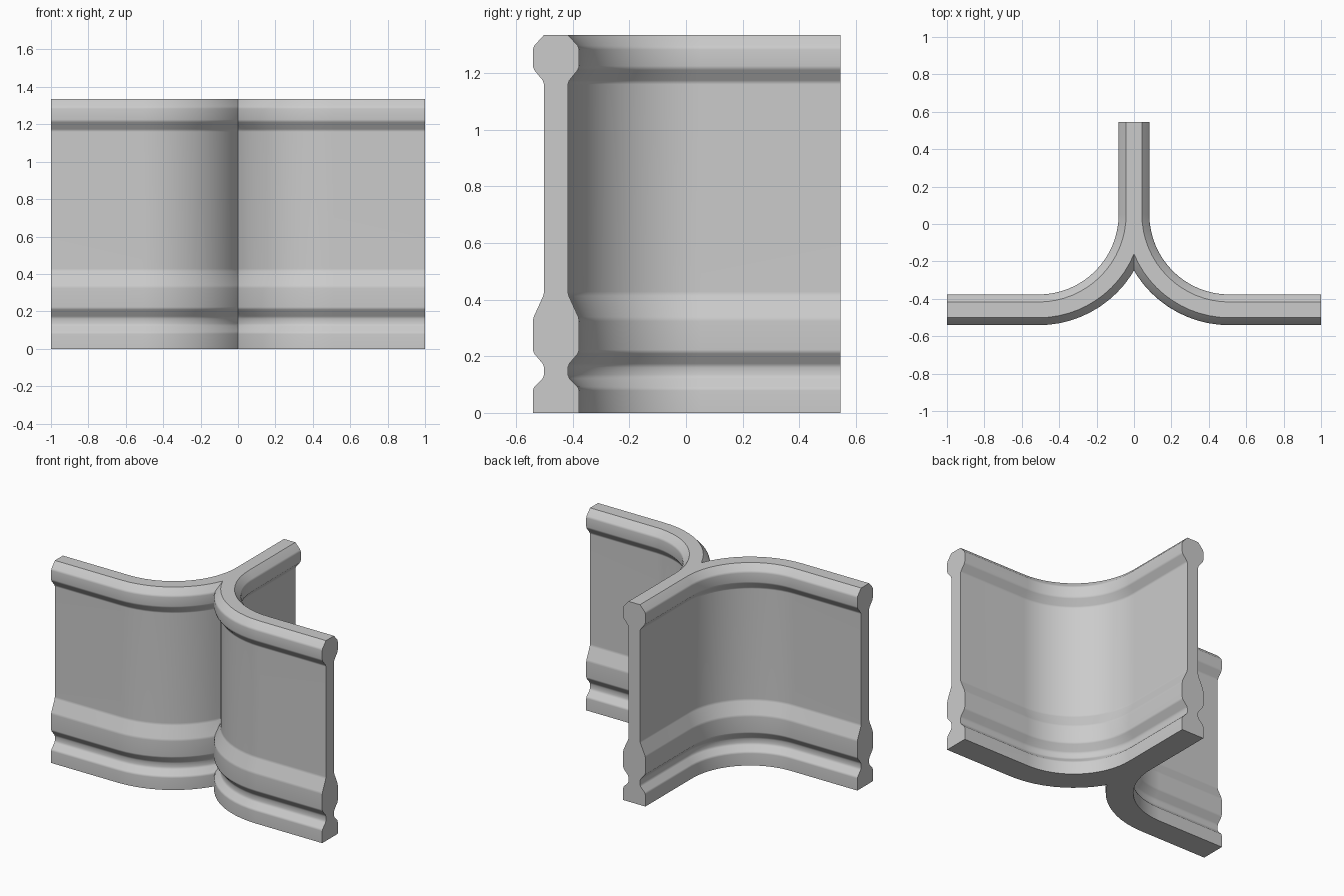
import bpy, bmesh, math
from mathutils import Vector

cube = bpy.data.objects.get("Cube")
if cube:
    bpy.data.objects.remove(cube, do_unlink=True)

# Plain grey surface
grey = bpy.data.materials.new("light_grey")
grey.use_nodes = True
grey.diffuse_color = (0.6, 0.6, 0.6, 1)
grey.node_tree.nodes["Principled BSDF"].inputs["Base Color"].default_value = (0.6, 0.6, 0.6, 1)

THICK, THIN = 0.082, 0.042
HEIGHT = 1.335
RADIUS = 0.51
FRONT_Y, BACK_Y = -0.459, 0.545
STEPS = 16
CHAMFER = 0.008

# Half outline of the wall section: (half width, height), base to rim
half = [(THICK, 0), (THICK, 0.087), (THIN, 0.127), (THIN, 0.168),
        (THICK, 0.215), (THICK, 0.332), (THIN, 0.42), (THIN, 1.168),
        (THICK, 1.217), (THICK, 1.291), (THIN, HEIGHT)]


def soften(points):
    """Clip each inner corner of an open outline."""
    pts = [Vector(p) for p in points]
    out = [pts[0]]
    for a, b, c in zip(pts, pts[1:], pts[2:]):
        out.append(b + (a - b).normalized() * CHAMFER)
        out.append(b + (c - b).normalized() * CHAMFER)
    return out + [pts[-1]]


side = soften(half)
section = [(p.x, p.y) for p in side] + [(-p.x, p.y) for p in reversed(side)]

# Path of the left wall: straight arm, quarter bend, straight back arm
path = [(Vector((1, FRONT_Y)), Vector((0, 1)))]
centre = Vector((RADIUS, FRONT_Y + RADIUS))
for i in range(STEPS + 1):
    a = math.pi / 2 * i / STEPS
    inward = Vector((math.sin(a), math.cos(a)))
    path.append((centre - inward * RADIUS, inward))
path.append((Vector((0, BACK_Y)), Vector((1, 0))))

# Sweep the section along the path
bm = bmesh.new()
rings = []
for point, inward in path:
    ring = []
    for offset, z in section:
        p = point + inward * offset
        ring.append(bm.verts.new((p.x, p.y, z)))
    rings.append(ring)
count = len(section)
for r, s in zip(rings, rings[1:]):
    for i in range(count):
        j = (i + 1) % count
        bm.faces.new((r[i], r[j], s[j], s[i]))
bm.faces.new(rings[0])
bm.faces.new(list(reversed(rings[-1])))

# Trim at the middle and mirror, so the two walls meet in one junction
bmesh.ops.bisect_plane(bm, geom=bm.verts[:] + bm.edges[:] + bm.faces[:], dist=1e-5,
                       plane_co=(0, 0, 0), plane_no=(1, 0, 0), clear_inner=True)
bmesh.ops.mirror(bm, geom=bm.verts[:] + bm.edges[:] + bm.faces[:],
                 axis='X', merge_dist=1e-4)
bmesh.ops.remove_doubles(bm, verts=bm.verts[:], dist=1e-5)
bmesh.ops.recalc_face_normals(bm, faces=bm.faces[:])

mesh = bpy.data.meshes.new("wall_junction")
bm.to_mesh(mesh)
bm.free()
mesh.materials.append(grey)
wall = bpy.data.objects.new("wall_junction", mesh)
bpy.context.collection.objects.link(wall)

# Smooth bends, crisp rim and ends
bpy.ops.object.select_all(action='DESELECT')
wall.select_set(True)
bpy.context.view_layer.objects.active = wall
bpy.ops.object.shade_smooth_by_angle(angle=math.radians(35))
weighted = wall.modifiers.new("even_shading", 'WEIGHTED_NORMAL')
weighted.keep_sharp = True
